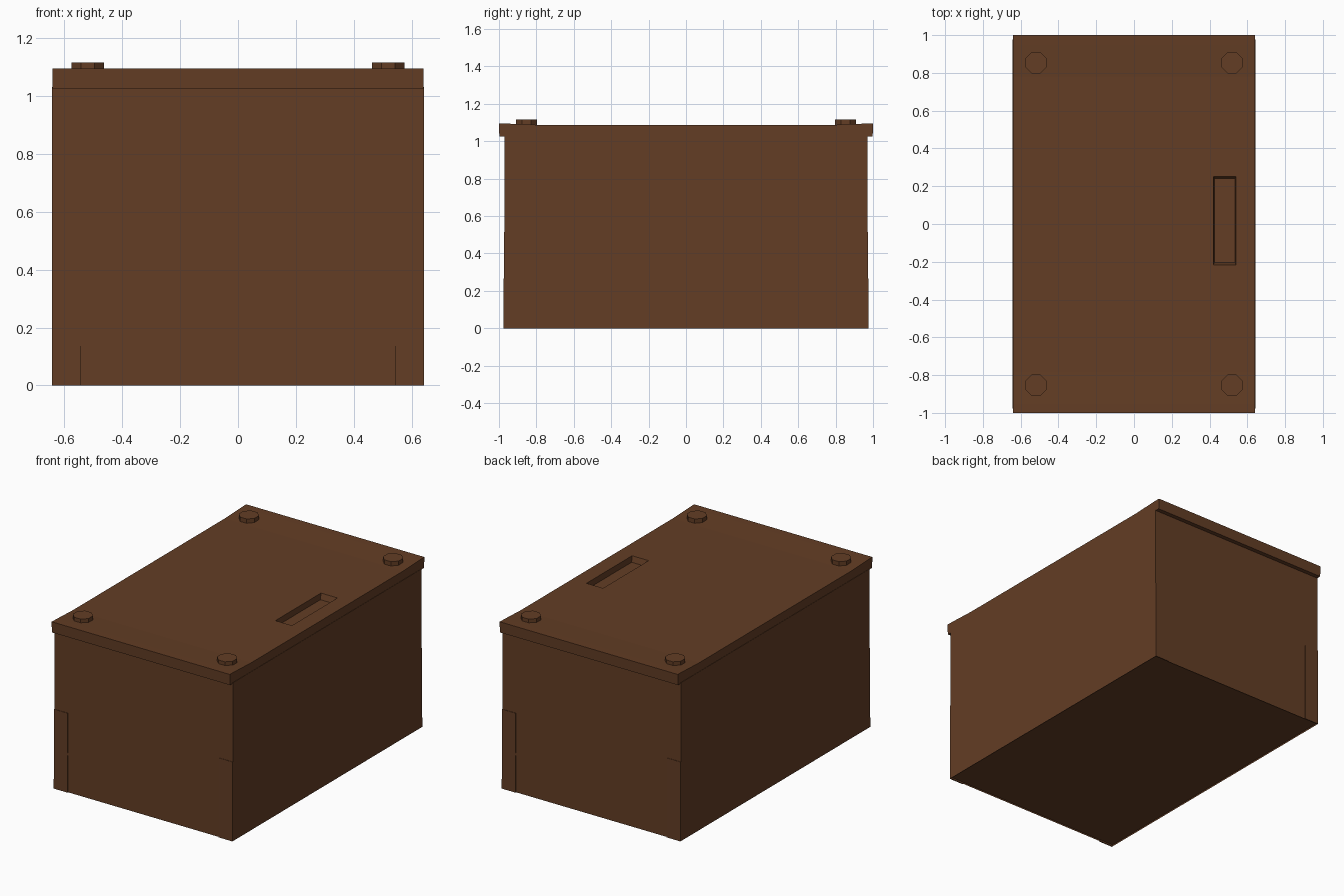
import bpy, bmesh, math

if "Cube" in bpy.data.objects:
    bpy.data.objects.remove(bpy.data.objects["Cube"])

wood = bpy.data.materials.new("dark_brown_wood")
wood.diffuse_color = (0.125, 0.047, 0.018, 1)
wood.use_nodes = True
wood.node_tree.nodes["Principled BSDF"].inputs["Base Color"].default_value = wood.diffuse_color


def finish(name, bm):
    bmesh.ops.recalc_face_normals(bm, faces=bm.faces[:])
    me = bpy.data.meshes.new(name)
    bm.to_mesh(me)
    bm.free()
    ob = bpy.data.objects.new(name, me)
    bpy.context.collection.objects.link(ob)
    me.materials.append(wood)
    return ob


def frustum(bm, lo, hi):
    """Box between two rectangles, each (x0, x1, y0, y1, z)."""
    rings = [[bm.verts.new((r[i], r[j], r[4])) for i, j in ((0, 2), (1, 2), (1, 3), (0, 3))]
             for r in (lo, hi)]
    bm.faces.new(rings[0])
    bm.faces.new(rings[1])
    for i in range(4):
        k = (i + 1) % 4
        bm.faces.new((rings[0][i], rings[0][k], rings[1][k], rings[1][i]))


# Body with a shallow recessed panel underneath
bm = bmesh.new()
frustum(bm, (-0.643, 0.643, -0.97, 0.97, 0), (-0.643, 0.643, -0.97, 0.97, 1.03))
bottom = min(bm.faces, key=lambda f: f.calc_center_median().z)
bmesh.ops.inset_individual(bm, faces=[bottom], thickness=0.115)
inner = min(bm.faces, key=lambda f: (round(f.calc_center_median().z, 4), f.calc_center_median().length))
new = bmesh.ops.extrude_discrete_faces(bm, faces=[bottom])["faces"]
bmesh.ops.translate(bm, verts=new[0].verts[:], vec=(0, 0, 0.01))
finish("box_body", bm)

# Slim corner pads low on both ends
for sx in (-1, 1):
    for sy in (-1, 1):
        bm = bmesh.new()
        for z0, z1, w in ((0, 0.258, 0.1), (0.258, 0.515, 0.098)):
            d0 = 0.976 - 0.006 * z0
            d1 = 0.976 - 0.006 * z1
            xs = sorted((sx * 0.643, sx * (0.643 - w)))
            frustum(bm, (*xs, *sorted((sy * 0.969, sy * d0)), z0),
                    (*xs, *sorted((sy * 0.969, sy * d1)), z1))
        finish("corner_pad", bm)

# Lid: slightly dished profile in y-z with lips at both ends
half = [(1.0, 1.095), (0.95, 1.094), (0.78, 1.087)]
prof = [(-0.998, 1.025)] + [(-y, z) for y, z in half] + half[::-1] + [(0.998, 1.025)]
bm = bmesh.new()
face = bm.faces.new([bm.verts.new((-0.641, y, z)) for y, z in prof])
ext = bmesh.ops.extrude_face_region(bm, geom=[face])["geom"]
bmesh.ops.translate(bm, verts=[v for v in ext if isinstance(v, bmesh.types.BMVert)], vec=(1.282, 0, 0))
lid = finish("lid", bm)

# Handle slot cut into the lid
bm = bmesh.new()
frustum(bm, (0.425, 0.535, -0.205, 0.24, 1.05), (0.419, 0.541, -0.22, 0.257, 1.1))
cutter = finish("slot_cutter", bm)
mod = lid.modifiers.new("slot", 'BOOLEAN')
mod.operation = 'DIFFERENCE'
mod.solver = 'EXACT'
mod.object = cutter
bpy.context.view_layer.objects.active = lid
bpy.ops.object.modifier_apply(modifier=mod.name)
bpy.data.objects.remove(cutter)

# Four octagonal studs on the lid
for sx in (-1, 1):
    for sy in (-1, 1):
        bpy.ops.mesh.primitive_cylinder_add(vertices=8, radius=0.061, depth=0.035,
                                            location=(sx * 0.519, sy * 0.853, 1.0985),
                                            rotation=(0, 0, math.pi / 8))
        stud = bpy.context.object
        stud.name = "lid_stud"
        stud.data.materials.append(wood)
